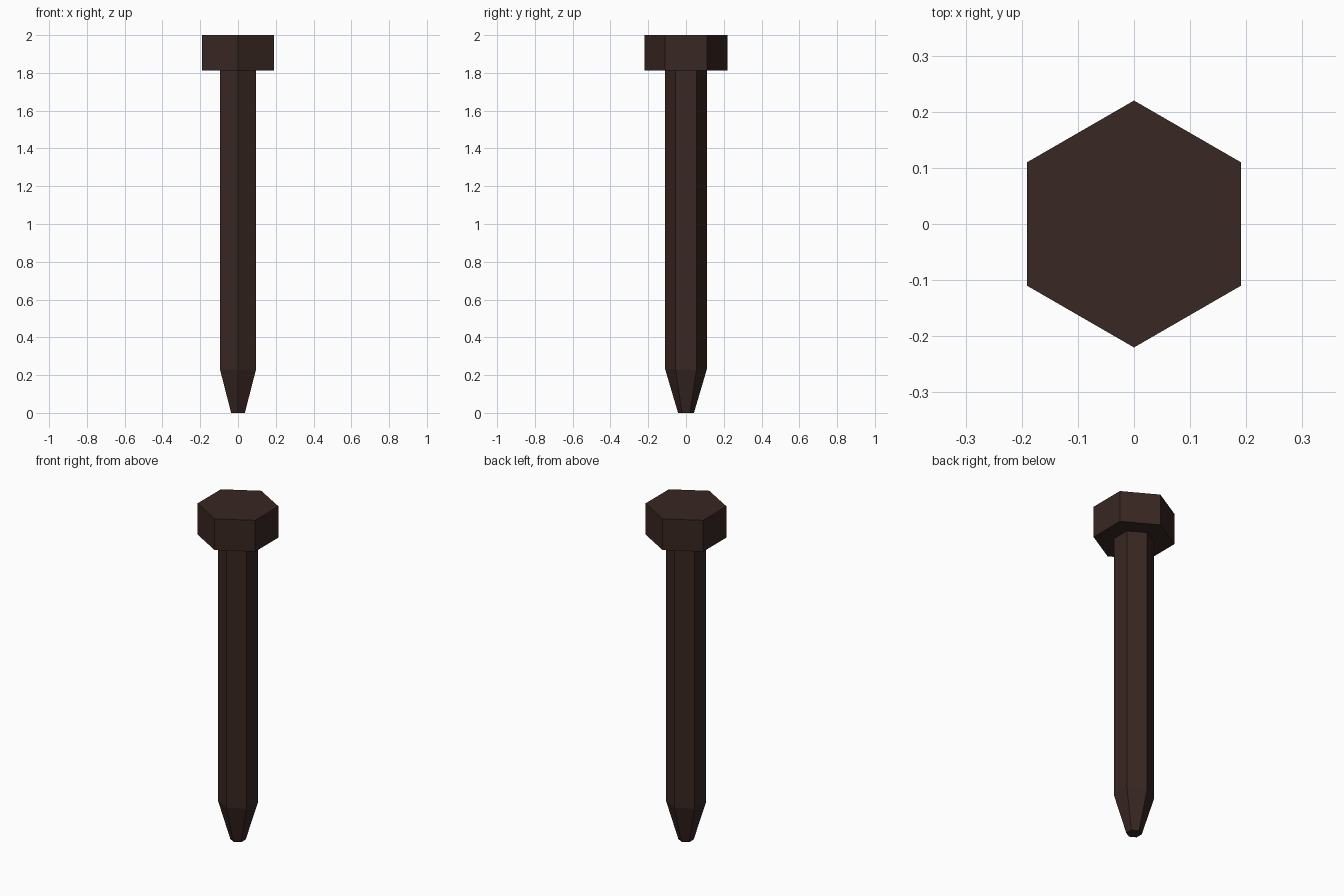
import bpy, bmesh
from math import sin, cos, pi

if "Cube" in bpy.data.objects:
    bpy.data.objects.remove(bpy.data.objects["Cube"])

SIDES = 6
# (radius, height) rings from the blunt tip up to the top of the hex head
PROFILE = [(0.042, 0.0), (0.11, 0.23), (0.11, 1.813), (0.22, 1.813), (0.22, 2.0)]


def hex_ring(bm, radius, z):
    # corners point along +y and -y
    return [bm.verts.new((radius * cos(pi / 2 + i * 2 * pi / SIDES),
                          radius * sin(pi / 2 + i * 2 * pi / SIDES), z))
            for i in range(SIDES)]


# Bolt: tapered tip, hexagonal shaft and hexagonal head in one closed shell
bm = bmesh.new()
rings = [hex_ring(bm, r, z) for r, z in PROFILE]
for low, high in zip(rings, rings[1:]):
    for i in range(SIDES):
        j = (i + 1) % SIDES
        bm.faces.new((low[i], low[j], high[j], high[i]))
bm.faces.new(rings[0][::-1])
bm.faces.new(rings[-1])
bmesh.ops.recalc_face_normals(bm, faces=bm.faces)

mesh = bpy.data.meshes.new("hex_bolt")
bm.to_mesh(mesh)
bm.free()
bolt = bpy.data.objects.new("hex_bolt", mesh)
bpy.context.collection.objects.link(bolt)

# Dark brown iron
iron = bpy.data.materials.new("dark_iron")
iron.diffuse_color = (0.04, 0.02, 0.016, 1.0)
iron.use_nodes = True
iron.node_tree.nodes["Principled BSDF"].inputs["Base Color"].default_value = iron.diffuse_color
mesh.materials.append(iron)
